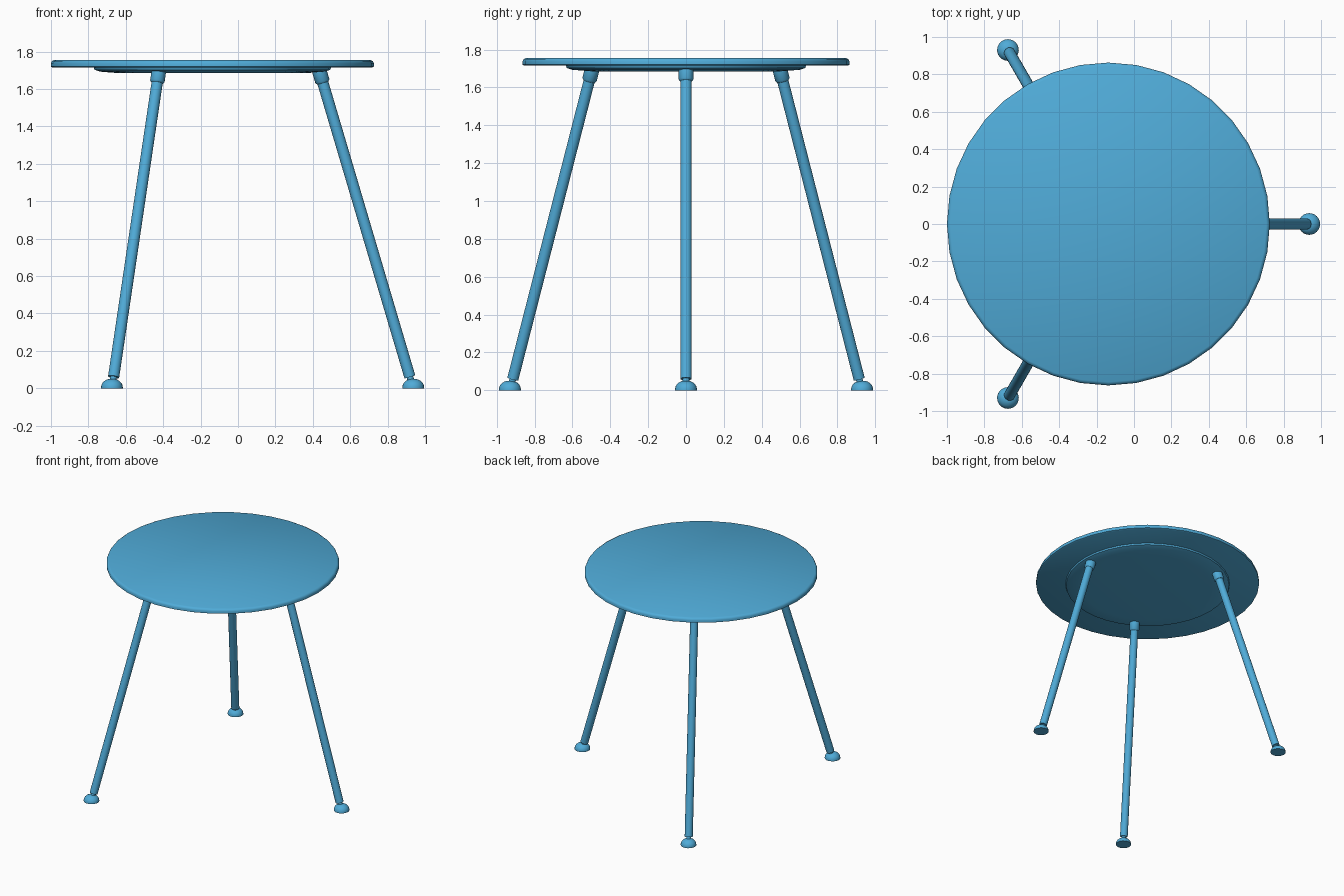
import bpy, bmesh, math
from mathutils import Vector, Matrix

cube = bpy.data.objects.get("Cube")
if cube:
    bpy.data.objects.remove(cube, do_unlink=True)

blue = bpy.data.materials.new("sky_blue")
blue.use_nodes = True
COLOR = (0.08, 0.41, 0.69, 1)
blue.diffuse_color = COLOR
blue.node_tree.nodes["Principled BSDF"].inputs["Base Color"].default_value = COLOR

CENTER_X = -0.137
FOOT_REACH = 1.074


def lathe(name, profile, segments, matrix):
    """Revolve (radius, height) points about local z and close both ends."""
    bm = bmesh.new()
    rings = []
    for r, z in profile:
        rings.append([bm.verts.new((r * math.cos(a), r * math.sin(a), z))
                      for a in (math.tau * i / segments for i in range(segments))])
    for low, high in zip(rings, rings[1:]):
        for i in range(segments):
            j = (i + 1) % segments
            bm.faces.new((low[i], low[j], high[j], high[i]))
    bm.faces.new(rings[0][::-1])
    bm.faces.new(rings[-1])
    mesh = bpy.data.meshes.new(name)
    bm.to_mesh(mesh)
    bm.free()
    mesh.materials.append(blue)
    obj = bpy.data.objects.new(name, mesh)
    obj.matrix_world = matrix
    bpy.context.collection.objects.link(obj)
    bpy.ops.object.select_all(action='DESELECT')
    obj.select_set(True)
    bpy.context.view_layer.objects.active = obj
    bpy.ops.object.shade_smooth_by_angle(angle=math.radians(40))
    return obj


# Round top with softened upper rim, and the mounting plate beneath it
middle = Matrix.Translation((CENTER_X, 0, 0))
lathe("table_top", [(0.853, 1.715), (0.863, 1.72), (0.863, 1.738),
                    (0.858, 1.749), (0.845, 1.756)], 36, middle)
lathe("mounting_plate", [(0.5, 1.685), (0.6, 1.693), (0.63, 1.703),
                         (0.635, 1.716)], 36, middle)

# Foot dome: quarter ellipse from floor to crown
dome = [(0.058, 0)] + [(0.058 * math.cos(a), 0.006 + 0.046 * math.sin(a))
                       for a in (math.radians(d) for d in range(0, 90, 15))]

# Three splayed legs, each with a collar, tube, neck and foot
for side, degrees in (("left", 0), ("back_right", 120), ("front_right", 240)):
    turn = middle @ Matrix.Rotation(math.radians(degrees), 4, 'Z')
    base = Vector((FOOT_REACH, 0, 0))
    top = Vector((0.574, 0, 1.69))
    axis = top - base
    length = axis.length
    lean = turn @ Matrix.Translation(base) @ axis.to_track_quat('Z', 'Y').to_matrix().to_4x4()
    lathe(side + "_foot", dome, 24, turn @ Matrix.Translation(base))
    lathe(side + "_neck", [(0.018, 0.03), (0.018, 0.08)], 16, lean)
    lathe(side + "_leg", [(0.03, 0.063), (0.03, length - 0.02)], 20, lean)
    lathe(side + "_collar", [(0.031, length - 0.06), (0.039, length - 0.05),
                             (0.039, length + 0.008)], 20, lean)
